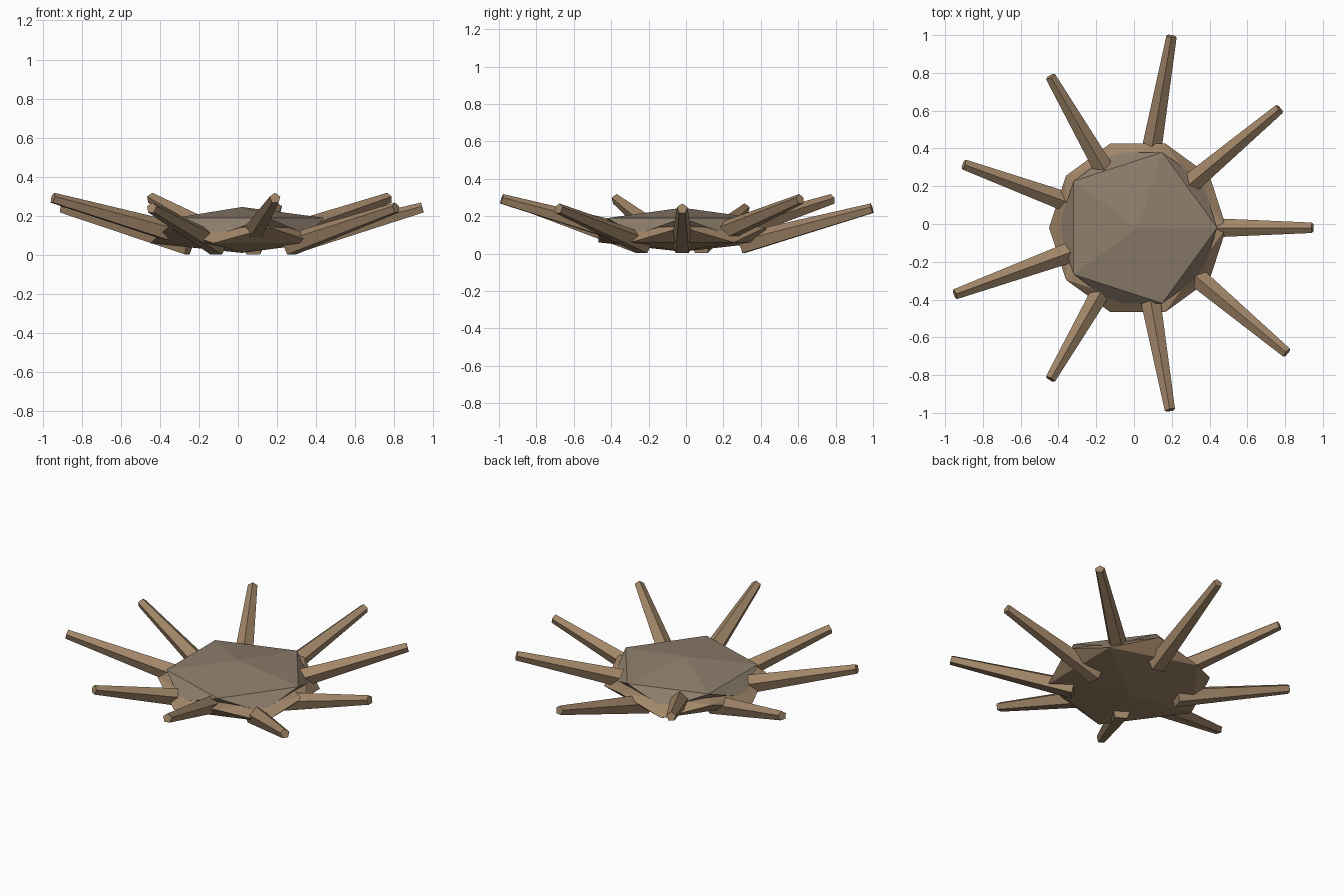
import bpy
from math import cos, sin, pi, radians
from mathutils import Vector, Matrix

if "Cube" in bpy.data.objects:
    bpy.data.objects.remove(bpy.data.objects["Cube"])

CX, CY = 0.02, -0.02


def material(name, rgb):
    m = bpy.data.materials.new(name)
    m.diffuse_color = (*rgb, 1)
    m.use_nodes = True
    m.node_tree.nodes["Principled BSDF"].inputs["Base Color"].default_value = m.diffuse_color
    return m


wood = material("brown_wood", (0.36, 0.24, 0.14))
lining = material("grey_brown_lining", (0.27, 0.21, 0.15))


def squashed_ball(name, radius, half_height, z, mat):
    bpy.ops.mesh.primitive_ico_sphere_add(subdivisions=1, radius=1)
    o = bpy.context.object
    o.name = name
    o.data.transform(Matrix.Diagonal((radius, radius, half_height, 1)))
    o.location = (CX, CY, z)
    o.data.materials.append(mat)


def spike(name, start, end, r1, r2, mat):
    axis = end - start
    bpy.ops.mesh.primitive_cone_add(vertices=5, radius1=r1, radius2=r2, depth=axis.length)
    o = bpy.context.object
    o.name = name
    # local z runs along the spike, local y (first vertex) points upward
    z = axis.normalized()
    x = Vector((0, 0, 1)).cross(z).normalized()
    y = z.cross(x)
    rot = Matrix((x, y, z)).transposed().to_4x4()
    o.matrix_world = Matrix.Translation((start + end) / 2) @ rot
    o.data.materials.append(mat)


# Flattened faceted body and the raised top lying in it
squashed_ball("body", 0.525, 0.09, 0.10, wood)
squashed_ball("raised_top", 0.47, 0.10, 0.145, lining)

# Nine spikes: length cycles in threes, height alternates
for i in range(9):
    a = radians(40 * i)
    inner = (0.25, 0.285, 0.32)[i % 3]
    outer = (0.925, 0.98, 1.03)[i % 3]
    lift = 0.05 * (i % 2)
    d = Vector((cos(a), sin(a), 0))
    c = Vector((CX, CY, 0))
    spike(f"spike_{i + 1}",
          c + d * inner + Vector((0, 0, 0.049 + lift)),
          c + d * outer + Vector((0, 0, 0.24 + lift)),
          0.06, 0.029, wood)
